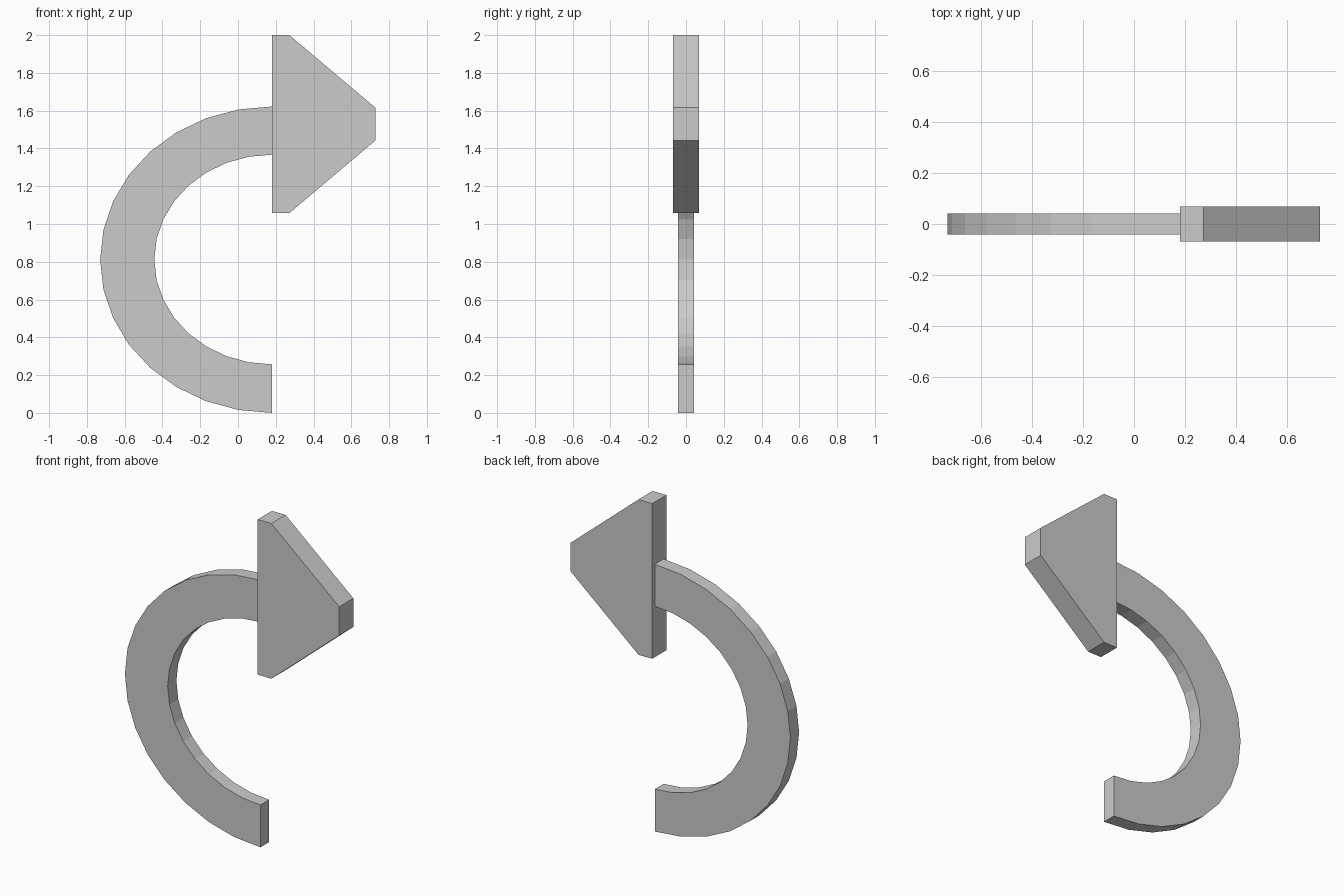
import bpy, bmesh
from math import sin, cos, pi

if "Cube" in bpy.data.objects:
    bpy.data.objects.remove(bpy.data.objects["Cube"])


def extrude_profile(name, profile, half_depth):
    """Solid from a closed (x, z) outline, centred on y = 0."""
    bm = bmesh.new()
    front = [bm.verts.new((x, -half_depth, z)) for x, z in profile]
    back = [bm.verts.new((x, half_depth, z)) for x, z in profile]
    bm.faces.new(front)
    bm.faces.new(back[::-1])
    n = len(profile)
    for i in range(n):
        j = (i + 1) % n
        bm.faces.new((front[i], back[i], back[j], front[j]))
    bmesh.ops.recalc_face_normals(bm, faces=bm.faces)
    mesh = bpy.data.meshes.new(name)
    bm.to_mesh(mesh)
    bm.free()
    obj = bpy.data.objects.new(name, mesh)
    bpy.context.collection.objects.link(obj)
    return obj


def half_ellipse(cx, cz, rx, rz, segments=16):
    """Left half of an ellipse, from top to bottom."""
    angles = [pi * i / segments for i in range(segments + 1)]
    return [(cx - rx * sin(a), cz + rz * cos(a)) for a in angles]


# Curved shaft: outer arc down, inner arc back up
JOIN_X = 0.18
outer = half_ellipse(JOIN_X, 0.811, 0.91, 0.811)
inner = half_ellipse(JOIN_X, 0.812, 0.623, 0.555)
extrude_profile("curved_shaft", outer + inner[::-1], 0.042)

# Blunt arrow head, symmetric about its own centre line
HEAD_Z = 1.529
upper = [(JOIN_X, 0.471), (0.272, 0.471), (0.727, 0.087)]
head = [(x, HEAD_Z + h) for x, h in upper] + [(x, HEAD_Z - h) for x, h in upper[::-1]]
extrude_profile("arrow_head", head, 0.068)
